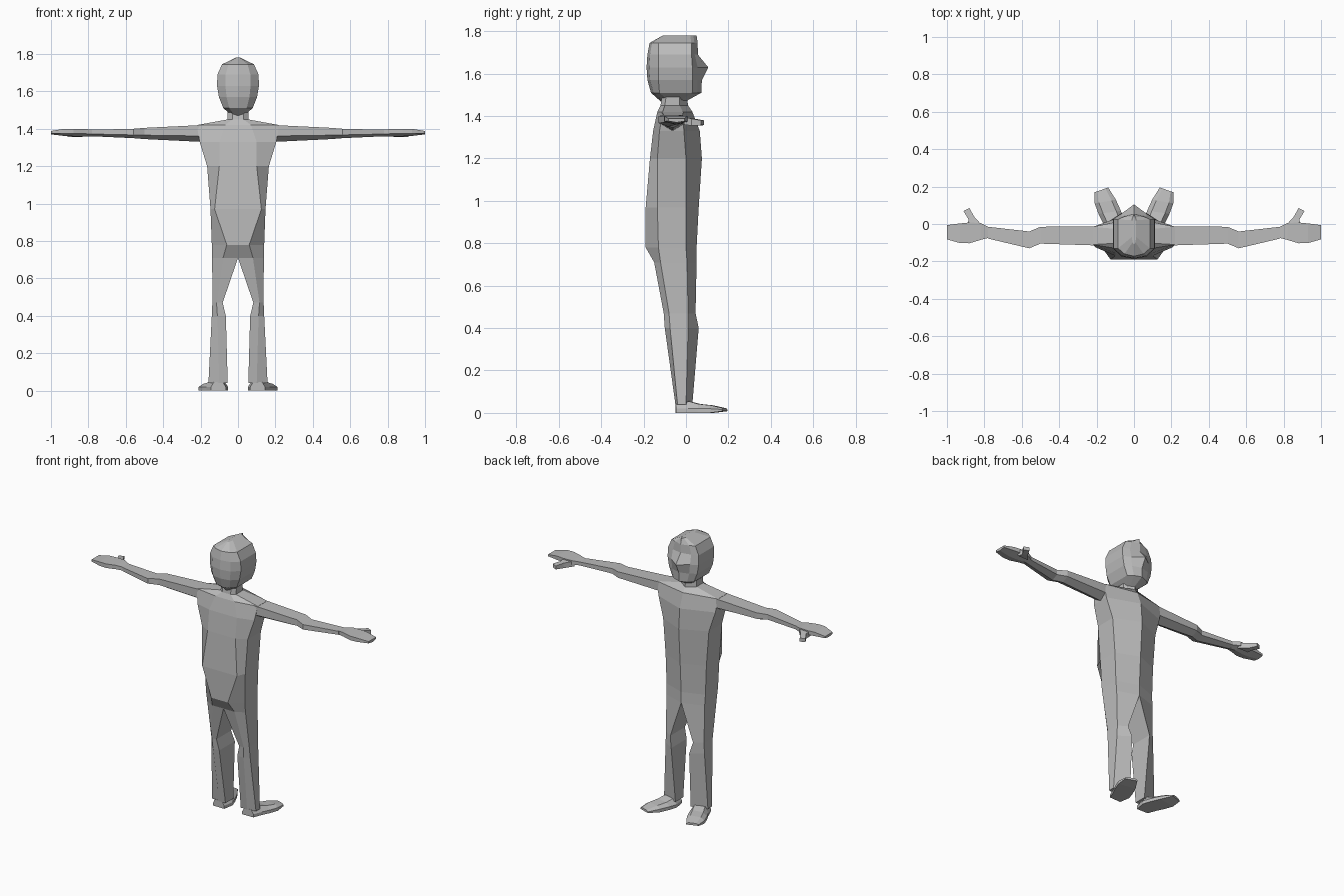
import bpy
import bmesh

cube = bpy.data.objects.get("Cube")
if cube:
    bpy.data.objects.remove(cube, do_unlink=True)

GREY = (0.5, 0.5, 0.5, 1.0)
grey = bpy.data.materials.new("plain grey")
grey.use_nodes = True
grey.diffuse_color = GREY
grey.node_tree.nodes["Principled BSDF"].inputs["Base Color"].default_value = GREY


def loft(name, rings, closed_from=0, cap_start=False, cap_end=True):
    """Skin the rings of the +x half, then mirror. Rings before closed_from
    stay open along the centre plane."""
    bm = bmesh.new()
    rows = [[bm.verts.new(p) for p in ring] for ring in rings]
    n = len(rows[0])
    for i in range(len(rows) - 1):
        a, b = rows[i], rows[i + 1]
        for j in range(n if i >= closed_from else n - 1):
            k = (j + 1) % n
            bm.faces.new((a[j], a[k], b[k], b[j]))
    if cap_start:
        bm.faces.new(rows[0])
    if cap_end:
        bm.faces.new(rows[-1])
    bmesh.ops.recalc_face_normals(bm, faces=bm.faces)
    # make sure the half shell points outward
    side = max(bm.faces, key=lambda f: f.calc_center_median().x)
    if side.normal.x < 0:
        bmesh.ops.reverse_faces(bm, faces=bm.faces)
    mesh = bpy.data.meshes.new(name)
    bm.to_mesh(mesh)
    bm.free()
    mesh.materials.append(grey)
    obj = bpy.data.objects.new(name, mesh)
    bpy.context.collection.objects.link(obj)
    mirror = obj.modifiers.new("Mirror", 'MIRROR')
    mirror.merge_threshold = 0.0005
    return obj


# Neck, torso and legs: z, inner x, outer x, back panel x,
# ridge y, outer edge y (chest side, back side), back y
body = [
    (1.52, 0.00, 0.055, 0.03, 0.00, -0.03, -0.09, -0.11),
    (1.45, 0.00, 0.055, 0.03, 0.01, -0.03, -0.10, -0.12),
    (1.42, 0.00, 0.22, 0.07, 0.03, -0.015, -0.11, -0.135),
    (1.33, 0.00, 0.205, 0.10, 0.065, -0.01, -0.125, -0.155),
    (1.20, 0.00, 0.165, 0.10, 0.075, 0.00, -0.135, -0.17),
    (0.97, 0.00, 0.147, 0.125, 0.06, 0.00, -0.135, -0.19),
    (0.78, 0.00, 0.14, 0.06, 0.05, 0.00, -0.13, -0.19),
    (0.71, 0.00, 0.138, 0.08, 0.05, 0.005, -0.12, -0.15),
    (0.47, 0.082, 0.137, 0.115, 0.045, 0.01, -0.08, -0.105),
    (0.40, 0.065, 0.14, 0.11, 0.06, 0.01, -0.075, -0.10),
    (0.04, 0.055, 0.158, 0.10, 0.03, 0.0, -0.04, -0.05),
]
loft("body", [[(xi, yr, z), (xo, yf, z), (xo, yb, z), (xb, yk, z), (xi, yk, z)]
              for z, xi, xo, xb, yr, yf, yb, yk in body], closed_from=7)

# Head: z, half width, face y, back y
head = [
    (1.47, 0.03, 0.00, -0.12),
    (1.51, 0.078, 0.072, -0.165),
    (1.57, 0.102, 0.075, -0.182),
    (1.63, 0.112, 0.105, -0.186),
    (1.69, 0.11, 0.056, -0.182),
    (1.745, 0.085, 0.055, -0.172),
    (1.78, 0.012, 0.05, -0.11),
]
loft("head", [[(0, yf, z), (0.6 * w, min(yf - 0.015, 0.055), z),
               (w, min(0.03, yf - 0.03), z), (w, max(-0.13, yb + 0.04), z),
               (0.6 * w, yb + 0.012, z), (0, yb, z)]
              for z, w, yf, yb in head], closed_from=99, cap_start=True)


def arm_ring(x, y0, y1, zb, zt):
    zl = zb + 0.35 * (zt - zb)
    return [(x, y0, zt), (x, y1, zt), (x, y1, zl), (x, (y0 + y1) / 2, zb), (x, y0, zl)]


# Arms and hands: x, y range, z range
arm = [
    (0.19, -0.115, -0.012, 1.33, 1.42),
    (0.50, -0.105, -0.015, 1.345, 1.405),
    (0.56, -0.13, -0.04, 1.35, 1.40),
    (0.78, -0.078, -0.015, 1.36, 1.395),
]
hand = [
    (0.78, -0.075, -0.015, 1.36, 1.395),
    (0.82, -0.085, 0.005, 1.36, 1.40),
    (0.88, -0.103, 0.008, 1.36, 1.40),
    (0.93, -0.102, 0.003, 1.362, 1.40),
    (1.00, -0.082, -0.006, 1.37, 1.388),
]
loft("arms", [arm_ring(*r) for r in arm], cap_start=True)
loft("hands", [arm_ring(*r) for r in hand], cap_start=True)

# Thumbs: two x, y pairs across, z range
thumb = [
    (0.81, -0.01, 0.89, -0.01, 1.36, 1.395),
    (0.855, 0.04, 0.885, 0.025, 1.355, 1.388),
    (0.88, 0.085, 0.912, 0.07, 1.357, 1.38),
]
loft("thumbs", [[(xa, ya, zb), (xb, yb, zb), (xb, yb, zt), (xa, ya, zt)]
                for xa, ya, xb, yb, zb, zt in thumb], cap_start=True)

# Feet: inner x, y, outer x, y, sole z, rim z, top z
foot = [
    (0.065, -0.05, 0.145, -0.048, 0.0, 0.02, 0.045),
    (0.053, 0.02, 0.168, 0.01, 0.0, 0.02, 0.055),
    (0.07, 0.07, 0.19, 0.055, 0.0, 0.02, 0.042),
    (0.097, 0.13, 0.21, 0.11, 0.0, 0.02, 0.036),
    (0.138, 0.195, 0.21, 0.17, 0.008, 0.016, 0.022),
]
rings = []
for xi, yi, xo, yo, zs, zr, zt in foot:
    dx, dy = 0.2 * (xo - xi), 0.2 * (yo - yi)
    rings.append([(xi, yi, zs), (xo, yo, zs), (xo, yo, zr),
                  (xo - dx, yo - dy, zt), (xi + dx, yi + dy, zt), (xi, yi, zr)])
loft("feet", rings, cap_start=True)
